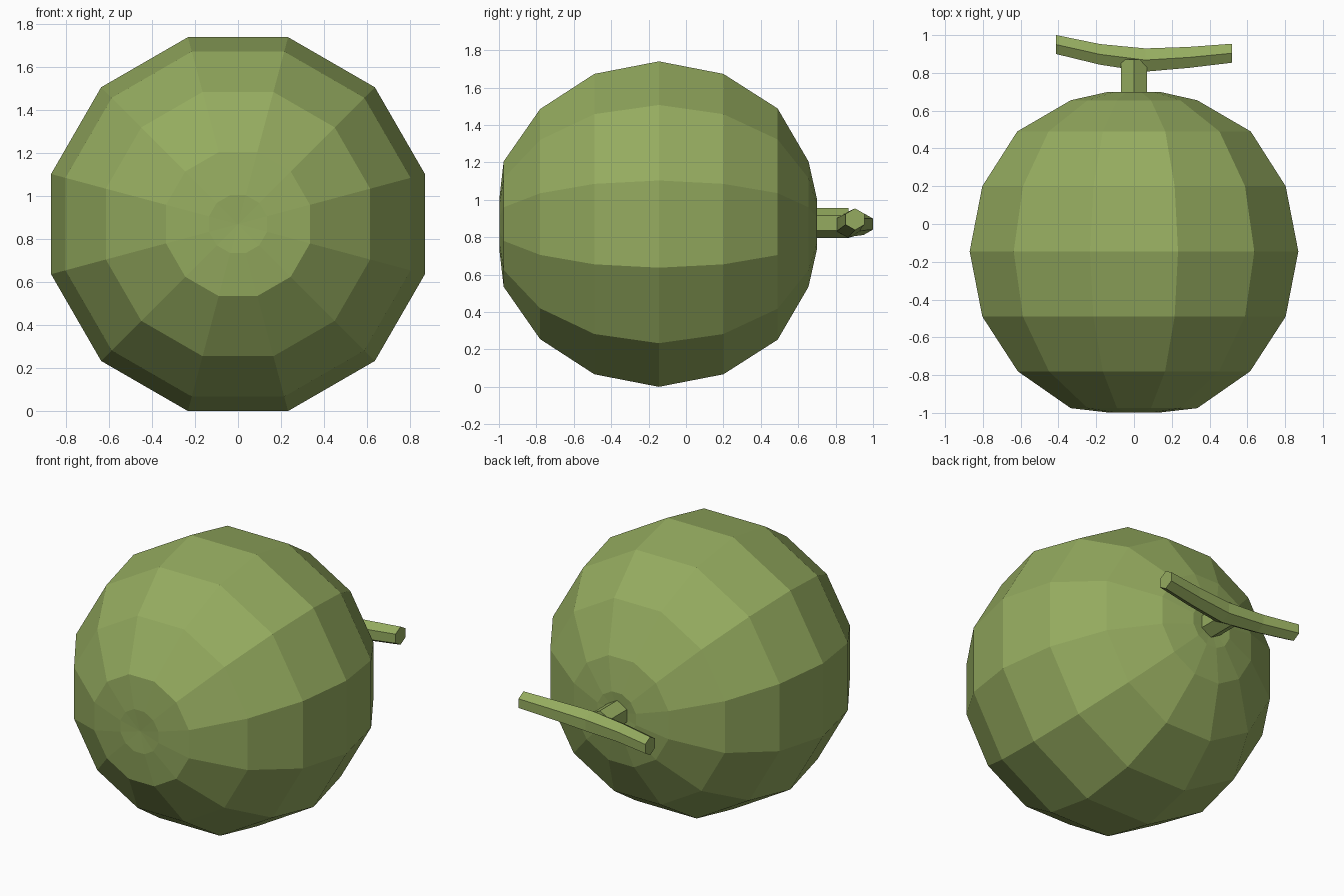
import bpy, bmesh, math
from mathutils import Vector

if "Cube" in bpy.data.objects:
    bpy.data.objects.remove(bpy.data.objects["Cube"])

green = bpy.data.materials.new("melon green")
green.diffuse_color = (0.30, 0.41, 0.115, 1)
green.use_nodes = True
green.node_tree.nodes["Principled BSDF"].inputs["Base Color"].default_value = green.diffuse_color


def loft(name, rings, sides, axis, dents=(None, None)):
    """Skin rings of (centre, radius) set square to axis 'x' or 'y'; dents are pole points closing the ends."""
    bm = bmesh.new()
    loops = []
    for c, r in rings:
        loop = []
        for i in range(sides):
            a = math.pi / 2 + (i + (0.5 if sides == 12 else 0)) * 2 * math.pi / sides
            u, w = r * math.cos(a), r * math.sin(a)
            off = Vector((0, u, w)) if axis == "x" else Vector((u, 0, w))
            loop.append(bm.verts.new(Vector(c) + off))
        loops.append(loop)
    for a, b in zip(loops, loops[1:]):
        for i in range(sides):
            j = (i + 1) % sides
            bm.faces.new((a[i], a[j], b[j], b[i]))
    for loop, pole in zip((loops[0], loops[-1]), dents):
        if pole is None:
            bm.faces.new(loop)
        else:
            p = bm.verts.new(pole)
            for i in range(sides):
                bm.faces.new((loop[i], loop[(i + 1) % sides], p))
    bmesh.ops.recalc_face_normals(bm, faces=bm.faces)
    mesh = bpy.data.meshes.new(name)
    bm.to_mesh(mesh)
    bm.free()
    mesh.materials.append(green)
    obj = bpy.data.objects.new(name, mesh)
    bpy.context.collection.objects.link(obj)
    return obj


# Fruit: twelve-sided body turned about the y axis, (y, half height of flats)
Z = 0.87
profile = [(-0.998, 0.135), (-0.975, 0.335), (-0.78, 0.615), (-0.49, 0.803),
           (-0.145, 0.87), (0.2, 0.803), (0.49, 0.618), (0.655, 0.335), (0.70, 0.135)]
loft("fruit", [((0, y, Z), h / math.cos(math.pi / 12)) for y, h in profile],
     12, "y", ((0, -0.99, Z), (0, 0.69, Z)))

# Stalk: short hexagonal stub at the back
loft("stalk", [((0, 0.67, 0.875), 0.08), ((0, 0.87, 0.875), 0.08)], 6, "y")

# Vine piece: bent hexagonal bar across the stalk
loft("vine", [((-0.412, 0.95, 0.87), 0.058), ((-0.18, 0.898, 0.868), 0.063),
              ((0.06, 0.868, 0.867), 0.071), ((0.29, 0.882, 0.88), 0.064),
              ((0.518, 0.904, 0.896), 0.058)], 6, "x")
